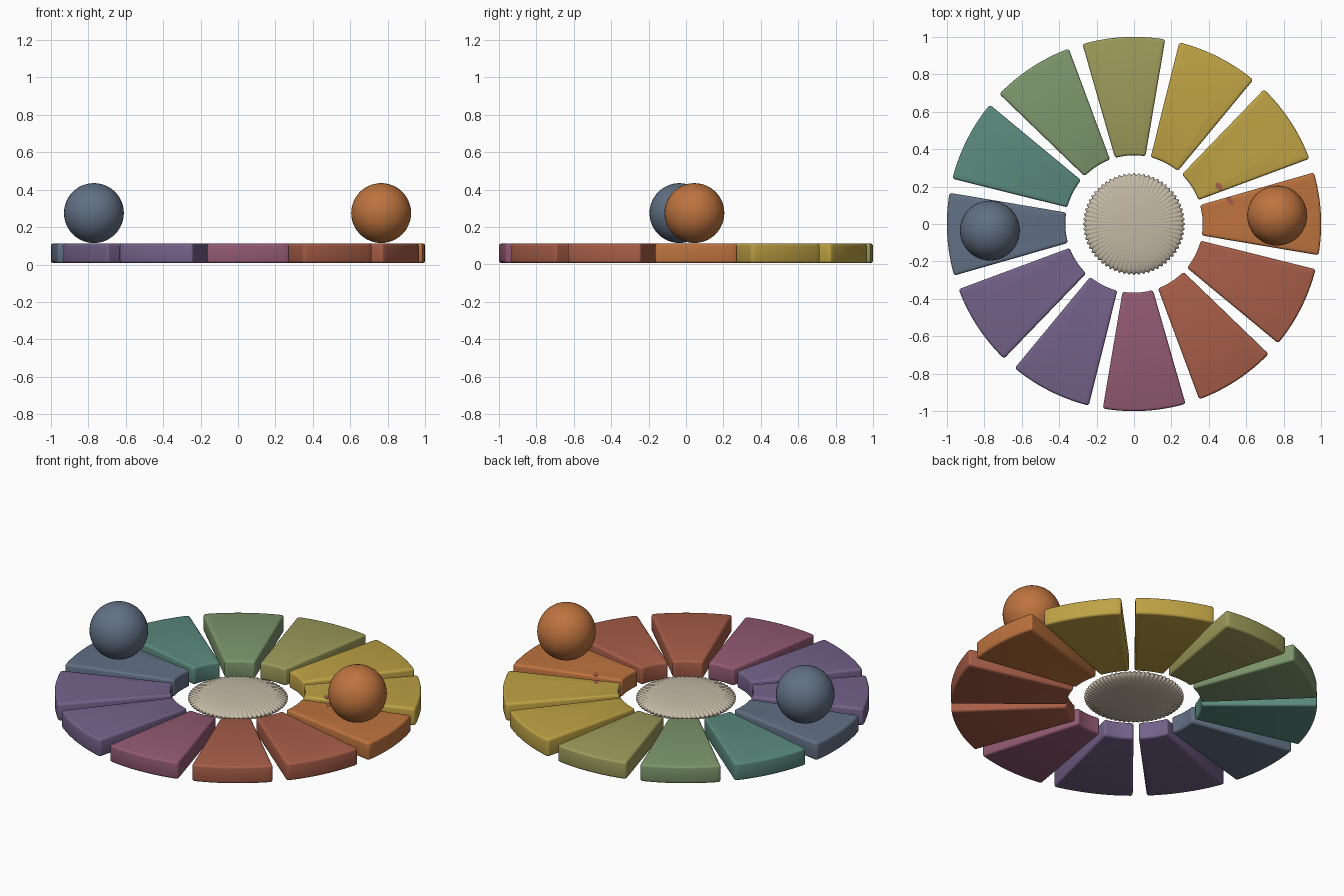
import bpy, bmesh
from math import sin, cos, pi, radians

if "Cube" in bpy.data.objects:
    bpy.data.objects.remove(bpy.data.objects["Cube"])


def material(name, rgb):
    """Make a flat material from 0-255 display values."""
    linear = [(((c / 255) + 0.055) / 1.055) ** 2.4 for c in rgb] + [1]
    m = bpy.data.materials.new(name)
    m.diffuse_color = linear
    m.use_nodes = True
    bsdf = m.node_tree.nodes["Principled BSDF"]
    bsdf.inputs["Base Color"].default_value = linear
    bsdf.inputs["Roughness"].default_value = 0.8
    return m


MATS = {name: material(name, rgb) for name, rgb in {
    "orange": (190, 115, 62), "yellow": (190, 162, 68), "olive": (157, 155, 90),
    "green": (125, 151, 108), "teal": (90, 138, 125), "slate": (97, 112, 132),
    "purple": (116, 98, 138), "pink": (146, 90, 113), "red": (168, 94, 72),
    "cream": (196, 185, 165)}.items()}


def finish(bm, name, mat, angle=40):
    bmesh.ops.recalc_face_normals(bm, faces=bm.faces)
    mesh = bpy.data.meshes.new(name)
    bm.to_mesh(mesh)
    bm.free()
    ob = bpy.data.objects.new(name, mesh)
    bpy.context.collection.objects.link(ob)
    mesh.materials.append(MATS[mat])
    bpy.ops.object.select_all(action='DESELECT')
    ob.select_set(True)
    bpy.context.view_layer.objects.active = ob
    bpy.ops.object.shade_smooth_by_angle(angle=radians(angle))
    return ob


def wedge(name, mat, centre, half=12.8, inner=0.367, outer=1.0, z0=0.008, z1=0.112):
    """One ring segment with softly rounded edges."""
    steps = 12
    angles = [radians(centre - half + 2 * half * i / steps) for i in range(steps + 1)]
    outline = [(outer, a) for a in angles] + [(inner, a) for a in reversed(angles)]
    bm = bmesh.new()
    base = bm.faces.new([bm.verts.new((r * cos(a), r * sin(a), z0)) for r, a in outline])
    top = bmesh.ops.extrude_face_region(bm, geom=[base])["geom"]
    bmesh.ops.translate(bm, vec=(0, 0, z1 - z0),
                        verts=[v for v in top if isinstance(v, bmesh.types.BMVert)])
    bmesh.ops.recalc_face_normals(bm, faces=bm.faces)
    sharp = [e for e in bm.edges if e.calc_face_angle(0) > radians(40)]
    bmesh.ops.bevel(bm, geom=sharp, offset=0.013, segments=3, profile=0.5, affect='EDGES')
    return finish(bm, name, mat)


# Ring of twelve coloured segments
ring = ["orange", "yellow", "yellow", "olive", "green", "teal",
        "slate", "purple", "purple", "pink", "red", "red"]
for i, colour in enumerate(ring):
    wedge(f"segment_{i + 1}_{colour}", colour, 3.2 + 30 * i)


# Balls resting on opposite segments
def ball(name, mat, x, y, radius=0.16):
    bm = bmesh.new()
    bmesh.ops.create_uvsphere(bm, u_segments=48, v_segments=24, radius=radius)
    bmesh.ops.translate(bm, vec=(x, y, 0.275), verts=bm.verts)
    finish(bm, name, mat, 60)


ball("orange_ball", "orange", 0.765, 0.045)
ball("slate_ball", "slate", -0.77, -0.035)


# Pleated lens-shaped hub: rings of a flattened ball with radial ribs
def hub(radius=0.267, half_height=0.04, z=0.06, ribs=64, rings=18):
    around = ribs * 4
    bm = bmesh.new()
    loops = []
    for j in range(1, rings):
        t = pi * j / rings
        rib = 0.025 * sin(t) ** 2
        loops.append([])
        for i in range(around):
            a = 2 * pi * i / around
            s = 1 + rib * cos(ribs * a)
            r = radius * sin(t) ** 0.9 * s
            loops[-1].append(bm.verts.new((r * cos(a), r * sin(a),
                                           z + half_height * cos(t) * (1 + 2 * (s - 1)))))
    for low, high in zip(loops, loops[1:]):
        for i in range(around):
            k = (i + 1) % around
            bm.faces.new((low[i], low[k], high[k], high[i]))
    for loop, side in ((loops[0], 1), (loops[-1], -1)):
        pole = bm.verts.new((0, 0, z + side * half_height))
        for i in range(around):
            bm.faces.new((pole, loop[i], loop[(i + 1) % around]))
    finish(bm, "pleated_hub", "cream", 60)


hub()


# Two small red marks on the tops of neighbouring segments
def mark(name, x, y, length, width, turn):
    bm = bmesh.new()
    bmesh.ops.create_cone(bm, cap_ends=True, segments=16, radius1=1, radius2=1, depth=0.002)
    for v in bm.verts:
        px, py = v.co.x * length, v.co.y * width
        v.co = (x + px * cos(turn) - py * sin(turn),
                y + px * sin(turn) + py * cos(turn), v.co.z + 0.112)
    finish(bm, name, "red")


mark("red_mark_yellow", 0.455, 0.2, 0.024, 0.015, radians(-50))
mark("red_mark_orange", 0.515, 0.122, 0.026, 0.014, radians(-50))
